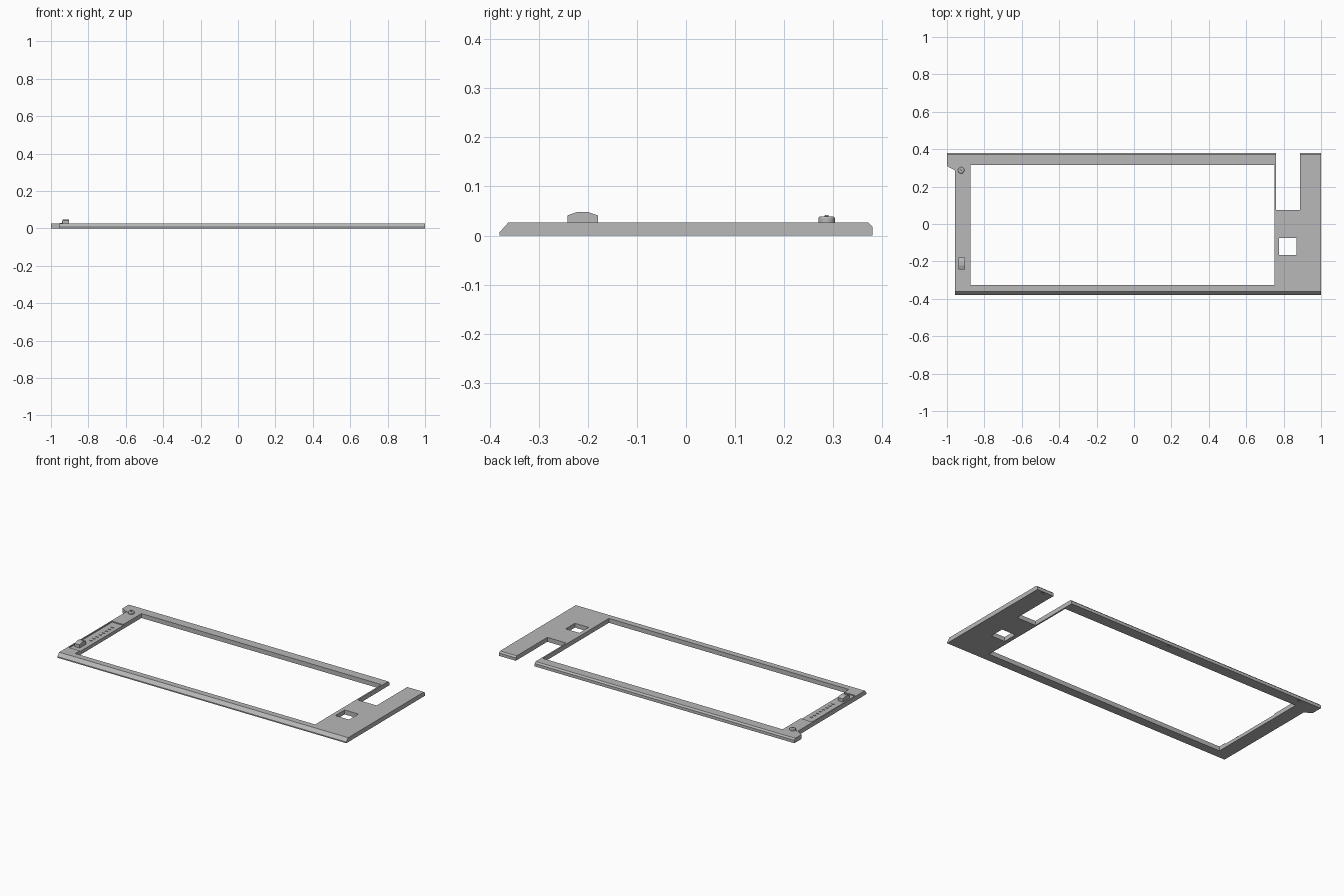
import bpy, bmesh

if "Cube" in bpy.data.objects:
    bpy.data.objects.remove(bpy.data.objects["Cube"])

TOP = 0.027

grey = bpy.data.materials.new("plain_grey")
grey.use_nodes = True
colour = (0.48, 0.48, 0.48, 1)
grey.diffuse_color = colour
grey.node_tree.nodes["Principled BSDF"].inputs["Base Color"].default_value = colour


def prism(name, points, start, end, axis="z"):
    """Extrude a closed outline along z (xy outline) or x (yz outline)."""
    bm = bmesh.new()
    place = (lambda p, d: (p[0], p[1], d)) if axis == "z" else (lambda p, d: (d, p[0], p[1]))
    lower = [bm.verts.new(place(p, start)) for p in points]
    upper = [bm.verts.new(place(p, end)) for p in points]
    bm.faces.new(lower)
    bm.faces.new(upper)
    for i in range(len(points)):
        j = (i + 1) % len(points)
        bm.faces.new((lower[i], lower[j], upper[j], upper[i]))
    bmesh.ops.recalc_face_normals(bm, faces=bm.faces)
    mesh = bpy.data.meshes.new(name)
    bm.to_mesh(mesh)
    bm.free()
    mesh.materials.append(grey)
    ob = bpy.data.objects.new(name, mesh)
    bpy.context.collection.objects.link(ob)
    return ob


def box(name, x0, x1, y0, y1, z0, z1):
    return prism(name, [(x0, y0), (x1, y0), (x1, y1), (x0, y1)], z0, z1)


# Flat frame with a wide front slope and a small rear bevel
frame = prism("frame", [(-0.38, 0), (0.38, 0), (0.38, 0.018), (0.371, TOP),
                        (-0.362, TOP), (-0.38, 0.007)], -1, 1, "x")

# Openings, left side step, label recess and underside pits
cutters = [
    box("screen_opening", -0.875, 0.75, -0.325, 0.315, -0.1, 0.1),
    box("rear_notch", 0.759, 0.887, 0.075, 0.5, -0.1, 0.1),
    box("square_opening", 0.775, 0.868, -0.165, -0.075, -0.1, 0.1),
    prism("side_step", [(-1.1, -0.5), (-0.958, -0.5), (-0.958, 0.287),
                        (-1, 0.31), (-1.1, 0.31)], -0.1, 0.1),
    box("label_recess", -0.951, -0.86, -0.28, 0.14, TOP - 0.006, 0.1),
]
for x in (-0.86, 0.06, 0.95):
    cutters.append(box("underside_pit", x - 0.012, x + 0.012, 0.36, 0.37, -0.1, 0.006))

for cutter in cutters:
    mod = frame.modifiers.new(cutter.name, "BOOLEAN")
    mod.operation = "DIFFERENCE"
    mod.solver = "EXACT"
    mod.object = cutter
    cutter.hide_render = True
    cutter.hide_viewport = True
    cutter.display_type = "WIRE"

# Slide switch with sloped ends
prism("slide_switch", [(-0.242, 0.02), (-0.18, 0.02), (-0.18, 0.041), (-0.2, 0.048),
                       (-0.222, 0.048), (-0.242, 0.041)], -0.938, -0.903, "x")

# Plain ribs on the recessed strip
for i in range(8):
    y = -0.13 + i * 0.03
    box("strip_rib", -0.915, -0.9, y, y + 0.008, 0.02, 0.024)

# Round knob with a bevelled rim and a small centre tip
for name, radius, depth, z in (("knob", 0.017, 0.018, 0.03), ("knob_tip", 0.004, 0.004, 0.04)):
    bpy.ops.mesh.primitive_cylinder_add(vertices=32, radius=radius, depth=depth,
                                        location=(-0.924, 0.287, z))
    knob = bpy.context.object
    knob.name = name
    knob.data.materials.append(grey)
    bevel = knob.modifiers.new("rim", "BEVEL")
    bevel.width = depth * 0.25
    bevel.segments = 2
    bpy.ops.object.shade_smooth_by_angle()

# Pointer mark beside the knob
box("knob_pointer", -0.955, -0.94, 0.285, 0.289, 0.025, 0.029)
